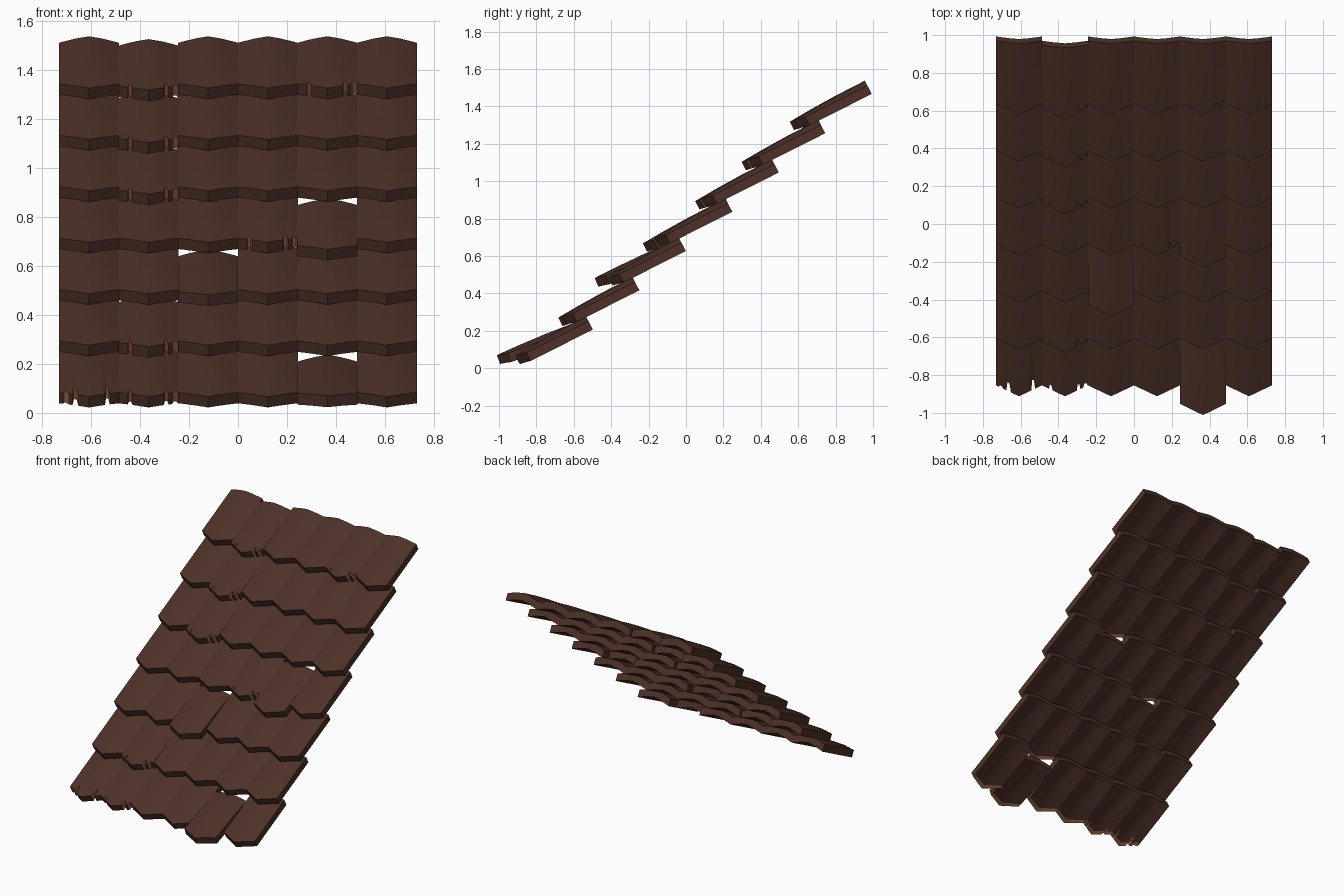
import bpy, bmesh, math
from mathutils import Matrix, Vector

if "Cube" in bpy.data.objects:
    bpy.data.objects.remove(bpy.data.objects["Cube"])

def material(name, rgb):
    m = bpy.data.materials.new(name)
    m.diffuse_color = (*rgb, 1)
    m.use_nodes = True
    m.node_tree.nodes["Principled BSDF"].inputs["Base Color"].default_value = m.diffuse_color
    return m

BROWN = material("dark brown glaze", (0.075, 0.031, 0.021))
CLAY = material("exposed clay", (0.40, 0.14, 0.07))

HALF, THICK, RISE = 0.1225, 0.050, 0.030
EDGE, TIP = 0.372, 0.432          # tile length at its sides and at its point

def length(u):
    return TIP - (TIP - EDGE) * abs(u) / HALF

# chips along the front edge: (centre, half width, depth)
CHIPS = {
    "whole": [],
    "split": [(-0.055, 0.012, 0.055), (0.075, 0.010, 0.06), (-0.095, 0.012, 0.012)],
    "chipped": [(0.072, 0.010, 0.035), (-0.075, 0.010, 0.028), (0.108, 0.012, 0.02)],
}

def front_profile(kind):
    pts = [(u, length(u)) for u in (-HALF, -0.1, -0.05, 0, 0.05, 0.1, HALF)]
    for c, w, d in CHIPS[kind]:
        pts = [p for p in pts if abs(p[0] - c) > w]
        for u, cut in ((c - w, 0), (c - w * 0.5, d), (c + w * 0.4, d * 0.9), (c + w, 0)):
            pts.append((max(-HALF, min(HALF, u)), length(u) - cut))
    seen = {round(p[0], 4): p for p in pts}
    return [seen[k] for k in sorted(seen)]

def tile_mesh(kind):
    bm = bmesh.new()
    prof = front_profile(kind)
    steps = (0, 0.35, 0.7, 0.93, 1)
    top, low = [], []
    for u, ln in prof:
        for grid, drop in ((top, 0), (low, THICK)):
            col = []
            for t in steps:
                # crown is tall at the back and flatter at the point
                crown = RISE * (1 - 0.6 * t * t)
                w = -RISE * (1 - 0.15 * t) + crown * (1 - (abs(u) / HALF) ** 1.3) - drop
                col.append(bm.verts.new((u, -ln * t, w)))
            grid.append(col)
    n, k = len(prof), len(steps)

    def face(vs, mat=0):
        bm.faces.new(vs).material_index = mat

    for i in range(n - 1):
        for j in range(k - 1):
            face((top[i][j], top[i][j+1], top[i+1][j+1], top[i+1][j]))
            face((low[i][j], low[i+1][j], low[i+1][j+1], low[i][j+1]), int(j == k - 2))
        du, dl = prof[i+1][0] - prof[i][0], prof[i+1][1] - prof[i][1]
        broken = abs(dl) > 0.8 * du or any(abs((prof[i][0] + prof[i+1][0]) / 2 - c) < w
                                          for c, w, d in CHIPS[kind])
        face((top[i][-1], low[i][-1], low[i+1][-1], top[i+1][-1]), int(broken))
        face((top[i][0], top[i+1][0], low[i+1][0], low[i][0]))
    for j in range(k - 1):
        face((top[0][j], low[0][j], low[0][j+1], top[0][j+1]))
        face((top[-1][j], top[-1][j+1], low[-1][j+1], low[-1][j]))
    bmesh.ops.recalc_face_normals(bm, faces=bm.faces)
    me = bpy.data.meshes.new(kind + "_tile")
    bm.to_mesh(me)
    bm.free()
    me.materials.append(BROWN)
    me.materials.append(CLAY)
    return me

# slipped tiles: (column, row) -> (slide along slope, pitch in degrees)
SLIPPED = {(4, 0): (-0.088, 21), (2, 2): (-0.067, 23.5), (4, 3): (-0.07, 27),
           (1, 1): (-0.02, 27), (1, 4): (-0.035, 27), (1, 5): (-0.035, 27),
           (1, 6): (-0.025, 27)}
KIND = {(0, 0): "split"}
for key in ((1, 0), (1, 1), (1, 4), (1, 5), (1, 6), (3, 3), (4, 6)):
    KIND[key] = "chipped"

# rows of overlapping tiles
tiles = []
slope = Vector((0, math.cos(math.radians(27.5)), math.sin(math.radians(27.5))))
for row in range(7):
    for col in range(6):
        slide, pitch = SLIPPED.get((col, row), (0, 27.5))
        kind = KIND.get((col, row), "whole")
        ob = bpy.data.objects.new(f"roof_tile_{row}_{col}", tile_mesh(kind))
        bpy.context.collection.objects.link(ob)
        place = Vector(((col - 2.5) * 0.2435, -0.535 + row * 0.2485, 0.278 + row * 0.21))
        ob.matrix_world = (Matrix.Translation(place + slope * slide)
                           @ Matrix.Rotation(math.radians(pitch), 4, 'X'))
        tiles.append(ob)

for ob in tiles:
    ob.select_set(True)
bpy.context.view_layer.objects.active = tiles[0]
bpy.ops.object.shade_smooth_by_angle(angle=math.radians(35))
